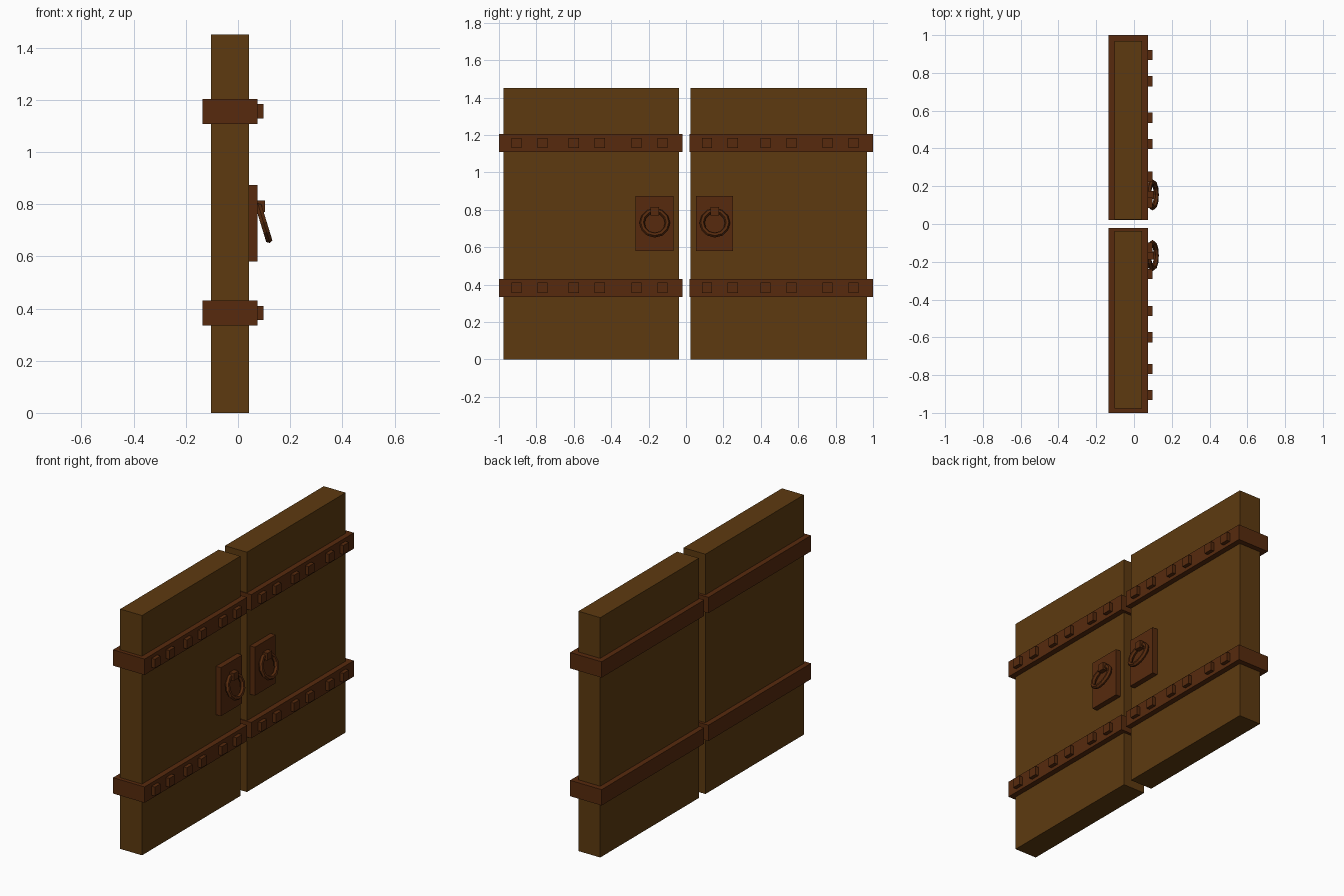
import bpy, math

if "Cube" in bpy.data.objects:
    bpy.data.objects.remove(bpy.data.objects["Cube"])


def material(name, rgb):
    m = bpy.data.materials.new(name)
    m.diffuse_color = (*rgb, 1)
    m.use_nodes = True
    m.node_tree.nodes["Principled BSDF"].inputs["Base Color"].default_value = m.diffuse_color
    return m


wood = material("wood", (0.11, 0.042, 0.005))
rust = material("rusty_iron", (0.095, 0.023, 0.004))


def box(name, x, y, z, mat):
    # each axis is given as a (low, high) range
    r = (x, y, z)
    bpy.ops.mesh.primitive_cube_add(size=1, location=[(a + b) / 2 for a, b in r])
    o = bpy.context.object
    o.name = name
    o.scale = [b - a for a, b in r]
    bpy.ops.object.transform_apply(location=False, rotation=False, scale=True)
    o.data.materials.append(mat)
    return o


# per leaf: panel range, band range, stud centres, plate range, ring centre
leaves = {
    "left": ((-0.977, -0.037), (-1.0, -0.02),
             (-0.906, -0.767, -0.6, -0.461, -0.265, -0.126), (-0.27, -0.067), -0.167),
    "right": ((0.025, 0.968), (0.02, 1.0),
              (0.113, 0.25, 0.424, 0.563, 0.756, 0.895), (0.054, 0.252), 0.154),
}

for side, (panel, band, studs, plate, ring_y) in leaves.items():
    # Door panel
    box(side + "_door_panel", (-0.104, 0.042), panel, (0, 1.45), wood)

    # Iron bands wrapped round the leaf, with square studs
    for level, zc in (("lower", 0.383), ("upper", 1.156)):
        box(f"{side}_{level}_band", (-0.136, 0.075), band, (zc - 0.048, zc + 0.048), rust)
        for y in studs:
            box(f"{side}_{level}_stud", (0.07, 0.097), (y - 0.027, y + 0.027),
                (zc - 0.027, zc + 0.027), rust)

    # Handle plate, ring bracket and hanging ring
    box(side + "_handle_plate", (0.042, 0.075), plate, (0.58, 0.873), rust)
    box(side + "_ring_bracket", (0.07, 0.104), (ring_y - 0.022, ring_y + 0.022),
        (0.77, 0.814), rust)
    bpy.ops.mesh.primitive_torus_add(
        major_segments=12, minor_segments=6, major_radius=0.068, minor_radius=0.014,
        location=(0.098, ring_y, 0.73), rotation=(0, math.radians(90 - 17), 0))
    ring = bpy.context.object
    ring.name = side + "_ring_handle"
    ring.data.materials.append(rust)
